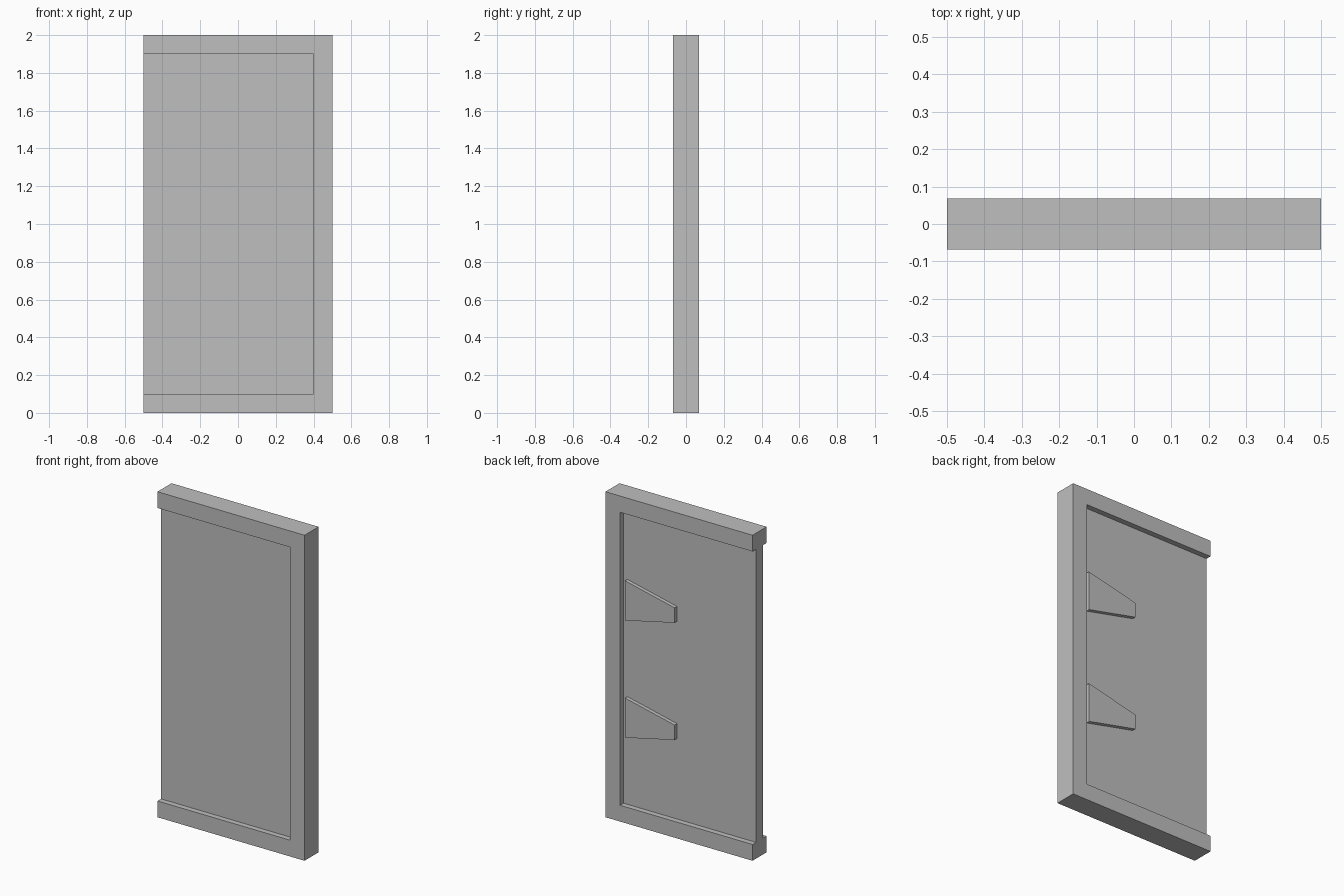
import bpy
import bmesh

cube = bpy.data.objects.get("Cube")
if cube:
    bpy.data.objects.remove(cube, do_unlink=True)

HALF_DEPTH = 0.068   # frame half thickness
PANEL_HALF = 0.034   # panel half thickness
RAIL = 0.1           # frame member width

GREY = (0.52, 0.52, 0.52, 1.0)
grey = bpy.data.materials.new("light_grey")
grey.use_nodes = True
grey.diffuse_color = GREY
grey.node_tree.nodes["Principled BSDF"].inputs["Base Color"].default_value = GREY


def extrude_profile(name, points, y0, y1):
    """Extrude an (x, z) outline from y0 to y1."""
    bm = bmesh.new()
    face = bm.faces.new([bm.verts.new((x, y0, z)) for x, z in points])
    result = bmesh.ops.extrude_face_region(bm, geom=[face])
    verts = [v for v in result["geom"] if isinstance(v, bmesh.types.BMVert)]
    bmesh.ops.translate(bm, verts=verts, vec=(0, y1 - y0, 0))
    bmesh.ops.recalc_face_normals(bm, faces=bm.faces[:])
    mesh = bpy.data.meshes.new(name)
    bm.to_mesh(mesh)
    bm.free()
    mesh.materials.append(grey)
    obj = bpy.data.objects.new(name, mesh)
    bpy.context.collection.objects.link(obj)
    return obj


# Three-sided frame, open on the right
inner = 0.5 - RAIL
extrude_profile("door_frame", [
    (-0.5, 0), (0.5, 0), (0.5, 2), (-0.5, 2),
    (-0.5, 2 - RAIL), (inner, 2 - RAIL), (inner, RAIL), (-0.5, RAIL),
], -HALF_DEPTH, HALF_DEPTH)

# Recessed panel
extrude_profile("door_panel", [
    (-0.5, RAIL), (inner, RAIL), (inner, 2 - RAIL), (-0.5, 2 - RAIL),
], -PANEL_HALF, PANEL_HALF)

# Tapered hinge straps on the back of the panel
for name, z in (("lower_hinge_strap", 0.64), ("upper_hinge_strap", 1.36)):
    extrude_profile(name, [
        (0.375, z - 0.122), (0.375, z + 0.122),
        (0.038, z + 0.046), (0.038, z - 0.046),
    ], PANEL_HALF - 0.005, PANEL_HALF + 0.023)
